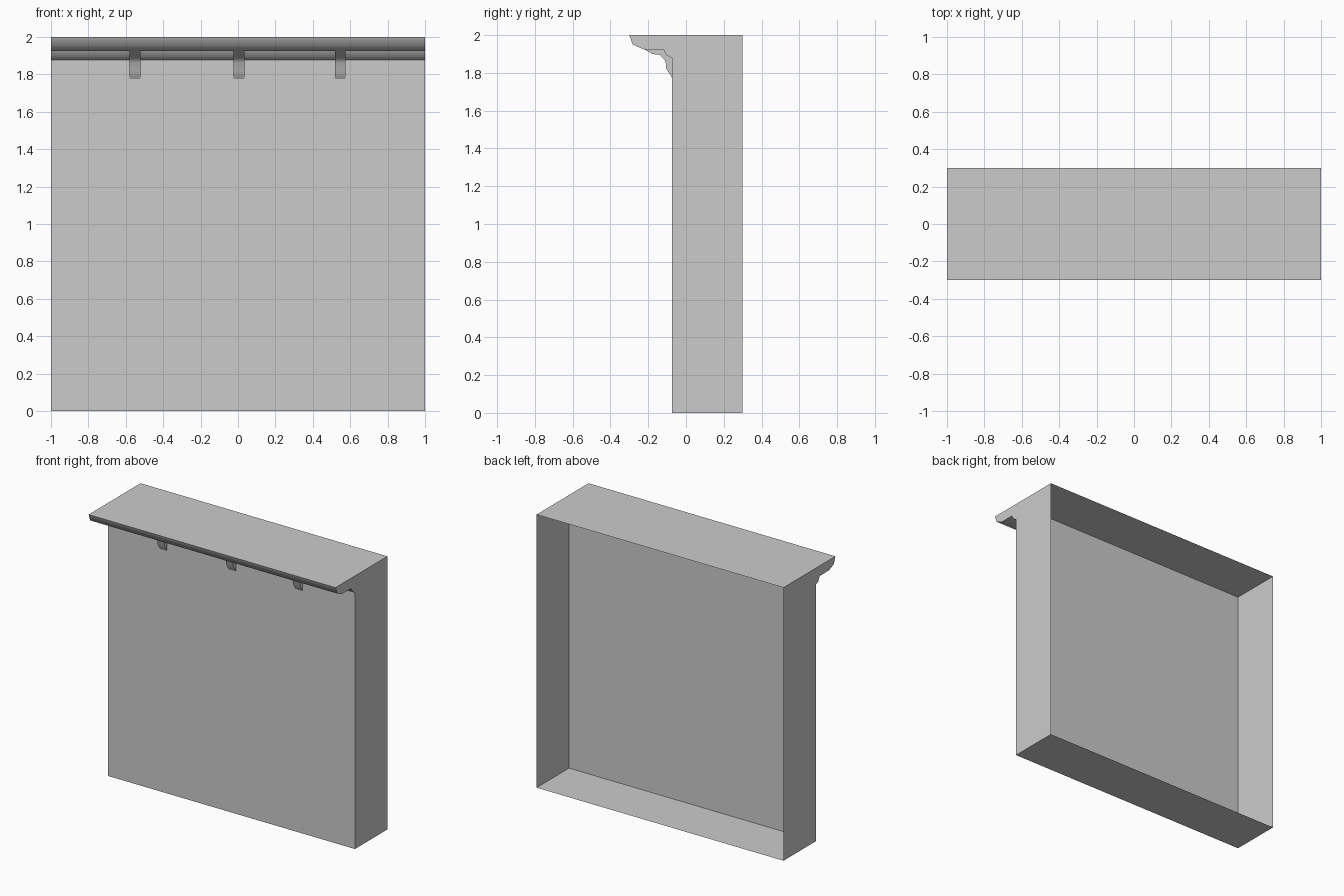
import bpy
import bmesh
import math

old = bpy.data.objects.get("Cube")
if old:
    bpy.data.objects.remove(old, do_unlink=True)

# Single plain material
GREY = (0.6, 0.6, 0.6, 1.0)
grey = bpy.data.materials.new("plain grey")
grey.use_nodes = True
grey.diffuse_color = GREY
shader = next(n for n in grey.node_tree.nodes if n.type == 'BSDF_PRINCIPLED')
shader.inputs["Base Color"].default_value = GREY

WALL_Y, BACK_Y, TOP = -0.075, 0.3, 2.0


def finish(name, bm, smooth=False):
    bmesh.ops.recalc_face_normals(bm, faces=bm.faces[:])
    return_mesh = bpy.data.meshes.new(name)
    bm.to_mesh(return_mesh)
    bm.free()
    return_mesh.materials.append(grey)
    obj = bpy.data.objects.new(name, return_mesh)
    bpy.context.collection.objects.link(obj)
    if smooth:
        bpy.ops.object.select_all(action='DESELECT')
        obj.select_set(True)
        bpy.context.view_layer.objects.active = obj
        bpy.ops.object.shade_smooth_by_angle(angle=math.radians(50))
    return obj


def moulding(name, profile, x_mid, width):
    """Extrude a (y, z) side profile along x, with closed ends."""
    bm = bmesh.new()
    verts = [bm.verts.new((x_mid - width / 2, y, z)) for y, z in profile]
    cap = bm.faces.new(verts)
    ext = bmesh.ops.extrude_face_region(bm, geom=[cap], use_keep_orig=True)
    moved = [v for v in ext["geom"] if isinstance(v, bmesh.types.BMVert)]
    bmesh.ops.translate(bm, verts=moved, vec=(width, 0, 0))
    return finish(name, bm, smooth=True)


# Wall: a thin-skinned box, open at the back
bm = bmesh.new()
bmesh.ops.create_cube(bm, size=1)
for v in bm.verts:
    v.co.x *= 2
    v.co.y = BACK_Y if v.co.y > 0 else WALL_Y
    v.co.z = TOP if v.co.z > 0 else 0
bmesh.ops.recalc_face_normals(bm, faces=bm.faces[:])
back = [f for f in bm.faces if f.normal.y > 0.9]
bmesh.ops.delete(bm, geom=back, context='FACES_ONLY')
finish("wall_shell", bm)

# Cornice along the top of the front
moulding("cornice", [
    (WALL_Y, TOP), (-0.3, TOP), (-0.282, 1.95), (-0.225, 1.925),
    (-0.12, 1.925), (-0.103, 1.893), (WALL_Y, 1.878)], 0, 2)

# Small brackets under the cornice
bracket = [
    (WALL_Y, 1.927), (-0.225, 1.927), (-0.177, 1.9), (-0.137, 1.895),
    (-0.108, 1.862), (-0.105, 1.823), (WALL_Y, 1.776)]
for side, x in (("right", -0.55), ("middle", 0.006), ("left", 0.547)):
    moulding("bracket_" + side, bracket, x, 0.058)
